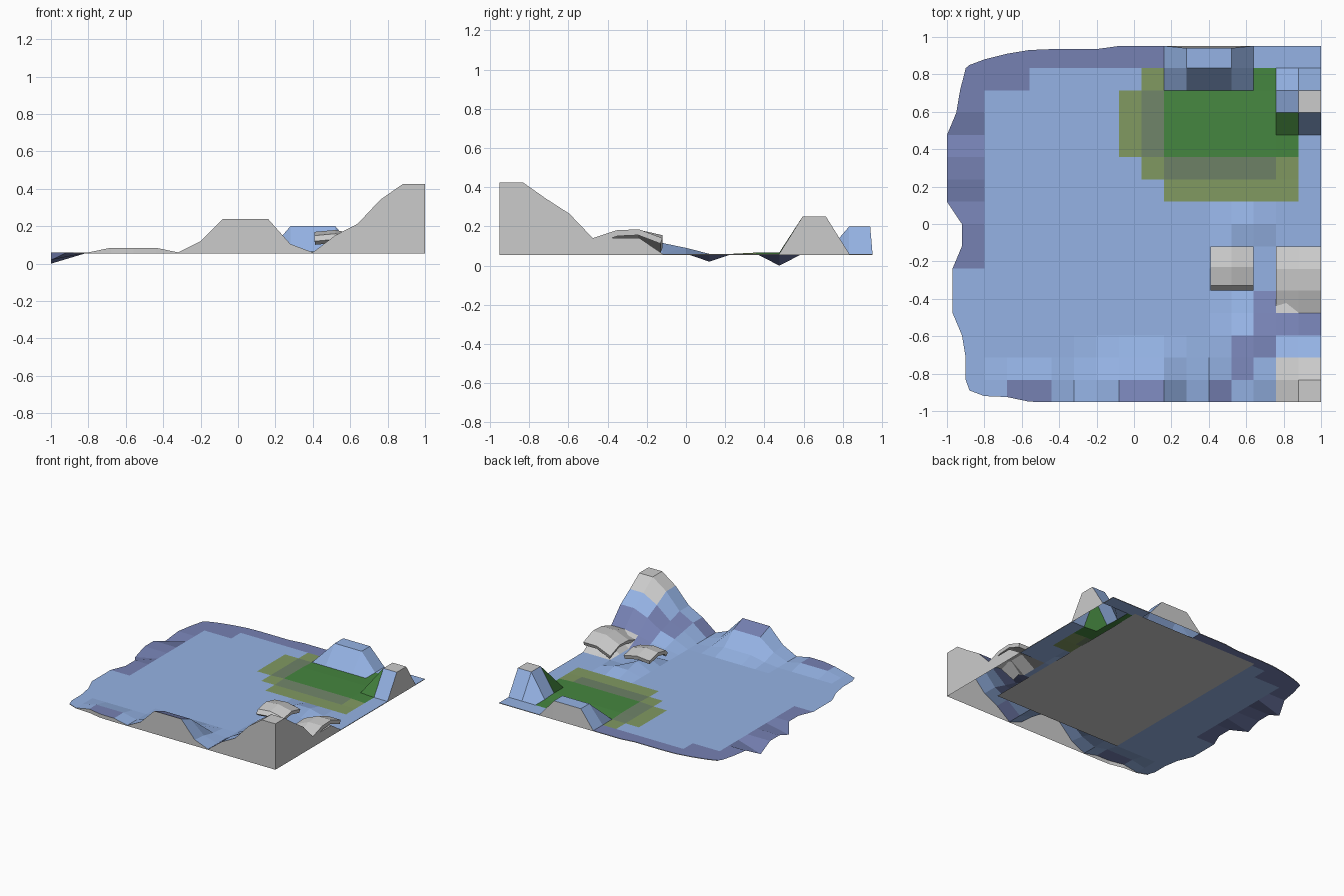
import bpy, bmesh

if "Cube" in bpy.data.objects:
    bpy.data.objects.remove(bpy.data.objects["Cube"])

BASE = 0.055
N = 17


def material(name, r, g, b):
    m = bpy.data.materials.new(name)
    m.diffuse_color = (r, g, b, 1)
    m.use_nodes = True
    m.node_tree.nodes["Principled BSDF"].inputs["Base Color"].default_value = m.diffuse_color
    return m


BLUE = material("plain_blue", 0.30, 0.45, 0.78)
PURPLE = material("edge_blue", 0.18, 0.22, 0.45)
GREEN = material("grove_green", 0.06, 0.24, 0.05)
OLIVE = material("meadow_olive", 0.22, 0.32, 0.12)
MOSS = material("moss_green", 0.16, 0.23, 0.14)
ROCK = material("rock_grey", 0.55, 0.55, 0.55)
MATS = [BLUE, PURPLE, GREEN, OLIVE, MOSS, ROCK]


def make_object(name, verts, faces, mats=(), ids=None):
    me = bpy.data.meshes.new(name)
    me.from_pydata(verts, [], faces)
    for m in mats:
        me.materials.append(m)
    if ids:
        for p, k in zip(me.polygons, ids):
            p.material_index = k
    me.update()
    ob = bpy.data.objects.new(name, me)
    bpy.context.collection.objects.link(ob)
    return ob


# grid with a ragged left coast and ragged corners
coast_x = [-.88, -.90, -.90, -.92, -.97, -.97, -.97, -.92, -.92,
           -1, -1, -1, -1, -.95, -.93, -.90, -.88]
north_y = [.85, .88, .91, .93, .935, .935, .935]
south_y = [-.89, -.92, -.925, -.95]


def grid_x(i):
    return -0.8 + 0.12 * (i - 1)


def grid_y(j):
    return -0.952 + 0.119 * j


# raised vertices: corner peak, front hill, back hill, side hill, low bumps
Z = [[0.06] * N for _ in range(N)]


def raise_to(cols, rows, z):
    for i in cols:
        for j in rows:
            Z[i][j] = z


peak_x = {16: 1, 15: 1, 14: .77, 13: .42, 12: .25}
peak_y = [1, 1, .77, .56, .22]
for i, fx in peak_x.items():
    for j, fy in enumerate(peak_y):
        Z[i][j] = 0.06 + 0.365 * fx * fy
for j, f in enumerate([1, .75, .2]):
    for i, h in {6: .06, 7: .18, 8: .18, 9: .18, 10: .045}.items():
        Z[i][j] = 0.06 + h * f
raise_to(range(10, 13), (15, 16), 0.2)
raise_to((15, 16), (13, 14), 0.25)
raise_to((2, 3, 4), (0, 1), 0.085)
raise_to((12, 13), (8,), 0.09)
raise_to((12,), (6, 7), 0.115)
raise_to((15, 16), (5, 6), 0.14)
raise_to(range(9, 15), range(11, 14), 0.066)
raise_to((0,), (9,), 0.02)
raise_to((0,), (12,), 0.0)


def point(i, j):
    x = coast_x[j] if i == 0 else grid_x(i)
    y = grid_y(j)
    if j == N - 1:
        y = north_y[i] if i < len(north_y) else .952
        if i in (10, 11, 12):
            y = .94
    if j == 0 and i < len(south_y):
        y = south_y[i]
    return (x, y, Z[i][j])


# later patches override earlier ones: material, columns, rows
patches = [
    (1, 0, 1, 6, 16), (1, 0, 9, 15, 16), (1, 1, 3, 15, 15.5),
    (1, 1, 3, 14, 15), (1, 2, 4, 0, 1), (1, 7, 9, 0, 1), (1, 11, 12, 0, 1),
    (1, 13, 14, 3, 5), (1, 12, 14, 2, 3), (1, 12, 13, 1, 2), (1, 14, 16, 3, 4),
    (3, 7, 9, 11, 14), (3, 8, 9, 10, 15), (4, 8, 9, 11, 14),
    (3, 9, 15, 9, 11), (4, 9, 14, 10, 11),
    (2, 9, 14, 11, 14), (2, 14, 15, 11, 13), (2, 13, 14, 14, 15),
    (5, 14, 16, 0, 2), (5, 14, 16, 4, 7), (5, 15, 16, 13, 14),
]


def cell_material(i, j):
    k = 0
    for m, i0, i1, j0, j1 in patches:
        if i0 <= i < i1 and j0 <= j < j1:
            k = m
    return k


verts = [point(i, j) for i in range(N) for j in range(N)]
faces, ids = [], []
for i in range(N - 1):
    for j in range(N - 1):
        a = i * N + j
        faces.append((a, a + N, a + N + 1, a + 1))
        ids.append(cell_material(i, j))
make_object("terrain", verts, faces, MATS, ids)

# cut walls where the terrain meets the tile edge
loop = [(i, 0) for i in range(N)] + [(N - 1, j) for j in range(1, N)]
loop += [(i, N - 1) for i in range(N - 2, -1, -1)]
wv, wf = [], []
for k, (i, j) in enumerate(loop):
    x, y, z = point(i, j)
    wv += [(x, y, z), (x, max(y, .952) if j == N - 1 and i > 6 else y, BASE)]
    if k:
        a = 2 * k - 2
        wf.append((a, a + 1, a + 3, a + 2))
make_object("edge_walls", wv, wf)

# flat plate under the tile
make_object("base_plate", [(-.43, -.71, BASE), (-.43, .87, BASE),
                           (.72, .87, BASE), (.72, -.71, BASE)], [(0, 1, 2, 3)])


# bent rock shelves
def rock_shelf(name, xs, profile, drop, thick=0.03):
    n = len(profile)
    v = [(x, y, z - d) for x, d in zip(xs, drop) for y, z in profile]
    f = []
    for c in range(len(xs) - 1):
        for r in range(n - 1):
            a = c * n + r
            f.append((a, a + n, a + n + 1, a + 1))
    ob = make_object(name, v, f, [ROCK])
    m = ob.modifiers.new("thickness", "SOLIDIFY")
    m.thickness = thick
    m.offset = -1


rock_shelf("rock_shelf_inner", (.41, .52, .64),
           [(-.355, .13), (-.33, .16), (-.23, .18), (-.12, .155)], (.01, 0, .025))
rock_shelf("rock_shelf_side", (.76, .88, 1.0),
           [(-.475, .14), (-.355, .18), (-.24, .185), (-.12, .14)], (.05, 0, 0))
